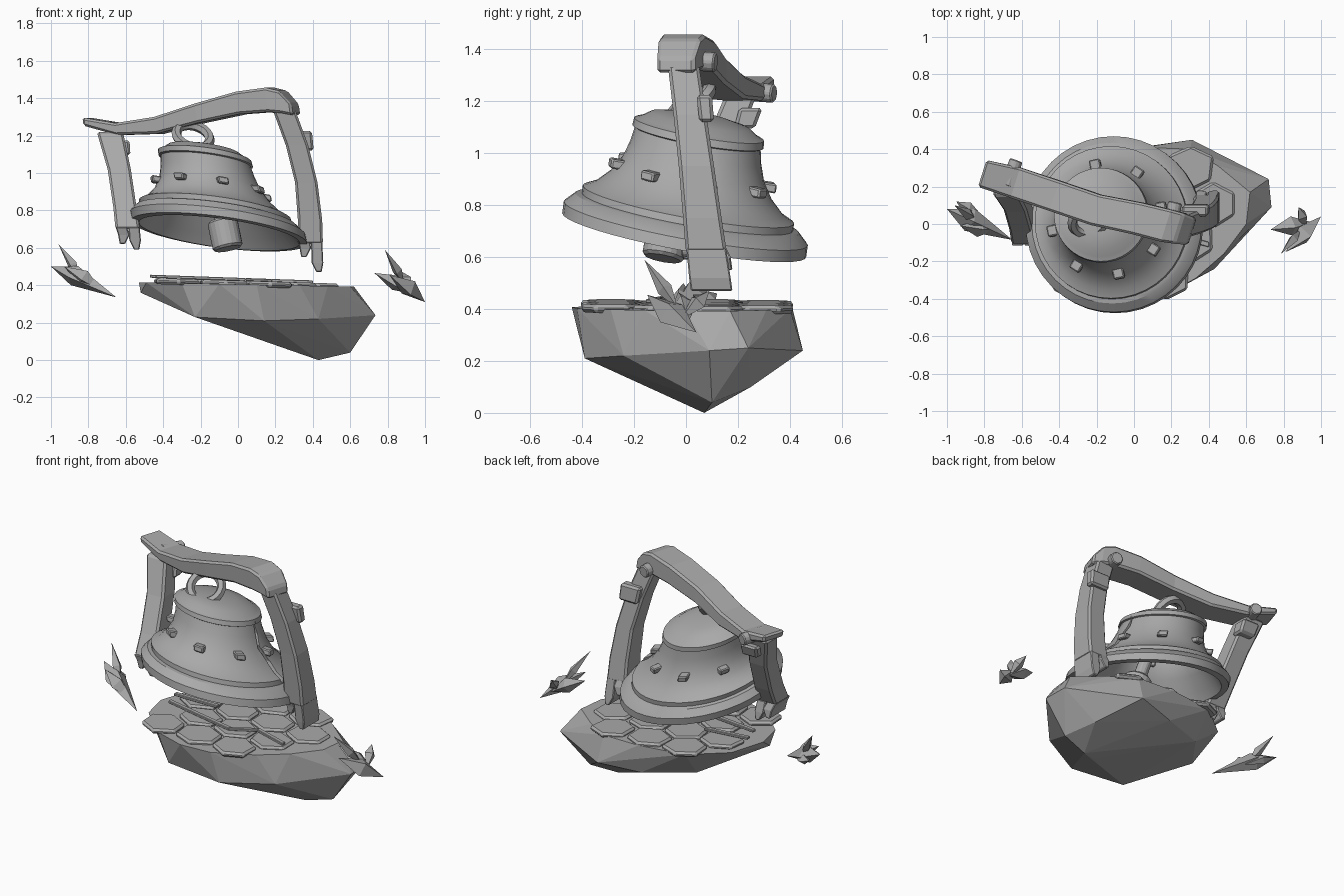
import bpy, bmesh, math, random
from mathutils import Vector, Matrix

random.seed(4)
if "Cube" in bpy.data.objects:
    bpy.data.objects.remove(bpy.data.objects["Cube"], do_unlink=True)

GREY = (0.4, 0.4, 0.4, 1)
stone = bpy.data.materials.new("plain grey")
stone.use_nodes = True
stone.diffuse_color = GREY
stone.node_tree.nodes["Principled BSDF"].inputs["Base Color"].default_value = GREY


def finish(name, bm, bevel=0, smooth=False):
    bmesh.ops.recalc_face_normals(bm, faces=bm.faces)
    mesh = bpy.data.meshes.new(name)
    bm.to_mesh(mesh)
    bm.free()
    mesh.materials.append(stone)
    ob = bpy.data.objects.new(name, mesh)
    bpy.context.collection.objects.link(ob)
    if bevel:
        m = ob.modifiers.new("bevel", "BEVEL")
        m.width, m.segments = bevel, 1
    if smooth:
        bpy.ops.object.select_all(action="DESELECT")
        ob.select_set(True)
        bpy.context.view_layer.objects.active = ob
        bpy.ops.object.shade_smooth_by_angle(angle=math.radians(30))
    return ob


def loft(name, sections, U, V, bevel=0.012):
    """Four-sided bar through sections of (centre, half size on U, half size on V)."""
    bm = bmesh.new()
    U, V = Vector(U), Vector(V)
    rings = []
    for c, a, b in sections:
        rings.append([bm.verts.new(Vector(c) + U * a * i + V * b * j)
                      for i, j in ((1, 1), (-1, 1), (-1, -1), (1, -1))])
    for p, q in zip(rings, rings[1:]):
        for i in range(4):
            k = (i + 1) % 4
            bm.faces.new((p[i], p[k], q[k], q[i]))
    bm.faces.new(rings[0])
    bm.faces.new(rings[-1])
    return finish(name, bm, bevel)


def hull(name, points):
    bm = bmesh.new()
    for p in points:
        bm.verts.new(p)
    res = bmesh.ops.convex_hull(bm, input=bm.verts)
    loose = {v for v in res["geom_interior"] + res["geom_unused"] if isinstance(v, bmesh.types.BMVert)}
    bmesh.ops.delete(bm, geom=list(loose), context="VERTS")
    return finish(name, bm)


def shard(name, a, b, width, swell=0.4):
    """Four-sided crystal splinter from a to b."""
    a, b = Vector(a), Vector(b)
    d = (b - a).normalized()
    u = d.cross(Vector((0.2, 1, 0.1))).normalized()
    v = d.cross(u)
    mid = a.lerp(b, swell)
    return hull(name, [a, b, mid + u * width, mid - u * width * 0.7,
                       mid + v * width, mid - v * width])


def cylinder(name, a, b, r, sides=8, bevel=0.006):
    a, b = Vector(a), Vector(b)
    bm = bmesh.new()
    bmesh.ops.create_cone(bm, cap_ends=True, segments=sides, radius1=r, radius2=r, depth=(b - a).length)
    rot = (b - a).to_track_quat("Z", "Y").to_matrix().to_4x4()
    bm.transform(Matrix.Translation((a + b) / 2) @ rot)
    return finish(name, bm, bevel)


# Leaning bell space: origin at the middle of the lip
LEAN = Matrix(((1, 0, -0.19, -0.11), (0, 1, 0.14, 0), (-0.13, -0.18, 1, 0.735), (0, 0, 0, 1)))

# Bell shell, a closed lathe with inside wall
profile = [(0, .415), (.11, .408), (.19, .392), (.225, .368), (.25, .358), (.253, .33), (.242, .325),
           (.252, .27), (.272, .205), (.312, .14), (.362, .09), (.407, .068), (.407, .04), (.43, .035),
           (.47, -.005), (.47, -.05), (.43, -.055), (.39, 0), (.31, .09), (.25, .18), (.22, .31), (0, .36)]
bm = bmesh.new()
vs = [bm.verts.new((r, 0, h)) for r, h in profile]
es = [bm.edges.new(p) for p in zip(vs, vs[1:])]
bmesh.ops.spin(bm, geom=vs + es, axis=(0, 0, 1), cent=(0, 0, 0), angle=math.tau, steps=40)
bmesh.ops.remove_doubles(bm, verts=bm.verts, dist=0.0005)
bm.transform(LEAN)
bell = finish("bell", bm, smooth=True)

# Jagged crack cut through the bell wall
bm = bmesh.new()
crack = [(0, .35), (.015, .27), (-.005, .21), (.025, .13), (.012, .04),
         (-.015, .06), (-.005, .14), (-.025, .2), (-.008, .27)]
base = bm.faces.new([bm.verts.new((.15, t, h)) for t, h in crack])
out = bmesh.ops.extrude_face_region(bm, geom=[base])["geom"]
bmesh.ops.translate(bm, vec=(.4, 0, 0), verts=[v for v in out if isinstance(v, bmesh.types.BMVert)])
bm.transform(LEAN @ Matrix.Rotation(math.radians(4), 4, "Z"))
cutter = finish("crack_cutter", bm)
cutter.hide_render = True
cutter.hide_set(True)
cutter.display_type = "WIRE"
cut = bell.modifiers.new("crack", "BOOLEAN")
cut.operation, cut.object, cut.solver = "DIFFERENCE", cutter, "EXACT"

# Studs round the bell
for i in range(8):
    bm = bmesh.new()
    bmesh.ops.create_cube(bm, size=1)
    bm.transform(LEAN @ Matrix.Rotation(math.radians(12 + 45 * i), 4, "Z")
                 @ Matrix.Translation((.285, 0, .18)) @ Matrix.Diagonal((.08, .058, .036, 1)))
    finish("stud", bm, 0.006)

# Clapper and its rod
cylinder("clapper", (-.053, -.09, .595), (-.085, -.06, .75), .084, 10, .012)
cylinder("clapper_rod", (-.08, -.06, .72), (-.16, .03, 1.08), .04)
cylinder("clapper_tip", (-.04, -.02, .625), (-.04, .02, .63), .03)

# Hanging ring
bm = bmesh.new()
N, M = 20, 6
ring = [[bm.verts.new(((.092 + .027 * math.cos(math.tau * j / M)) * math.cos(math.tau * i / N),
                       (.092 + .027 * math.cos(math.tau * j / M)) * math.sin(math.tau * i / N),
                       .027 * math.sin(math.tau * j / M))) for j in range(M)] for i in range(N)]
for i in range(N):
    p, q = ring[i], ring[(i + 1) % N]
    for j in range(M):
        k = (j + 1) % M
        bm.faces.new((p[j], q[j], q[k], p[k]))
bm.transform(Matrix.Translation((-.24, .02, 1.195))
             @ Vector((.22, -.6, .72)).to_track_quat("Z", "Y").to_matrix().to_4x4())
finish("hanging_ring", bm, smooth=True)

# Sagging cross beam
loft("cross_beam", [((-.81, .27, 1.275), .075, .022), ((-.63, .22, 1.235), .085, .032),
                    ((-.42, .15, 1.255), .085, .045), ((-.2, .075, 1.32), .085, .052),
                    ((.02, .03, 1.375), .088, .06), ((.18, -.01, 1.392), .09, .065),
                    ((.25, -.025, 1.38), .085, .06), ((.31, -.04, 1.338), .075, .03)],
     (.3, .95, 0), (-.15, 0, 1))

# Posts with split lower ends
loft("right_post", [((.245, -.01, 1.34), .06, .06), ((.315, .015, 1.15), .06, .063),
                    ((.365, .04, .95), .06, .068), ((.385, .063, .75), .065, .074),
                    ((.386, .078, .62), .068, .079)], (1, 0, 0), (0, 1, 0))
loft("left_post", [((-.685, .21, 1.22), .07, .06), ((-.635, .13, 1.02), .062, .065),
                   ((-.605, .03, .82), .062, .07), ((-.59, -.04, .7), .065, .073)], (1, 0, 0), (0, 1, 0))
for name, x, y, z, tips in (("right_post_end", .386, .077, .64, ((.36, .55), (.425, .47))),
                            ("left_post_end", -.59, -.04, .71, ((-.61, .62), (-.55, .59)))):
    for side, (tx, tz) in zip((-1, 1), tips):
        loft(name, [((x + side * .034, y, z), .03, .076), ((tx, y + .015, tz + .05), .031, .08),
                    ((tx + side * .008, y + .022, tz), .014, .08)], (1, 0, 0), (0, 1, 0), .005)

# Pegs through the beam ends and wedges on the posts
cylinder("right_peg", (.19, -.02, 1.36), (.22, .115, 1.35), .04)
cylinder("left_peg", (-.68, .2, 1.24), (-.63, .34, 1.23), .038)
loft("right_wedge", [((.325, .07, 1.225), .07, .03), ((.34, .08, 1.12), .065, .028)], (1, 0, 0), (0, 1, 0))
loft("left_wedge", [((-.64, .25, 1.175), .06, .045), ((-.63, .225, 1.095), .055, .04)], (1, 0, 0), (0, 1, 0))

# Floating rock
rim = [(-.53, -.02), (-.49, -.2), (-.3, -.38), (-.1, -.44), (.1, -.42), (.33, -.29), (.48, -.16),
       (.6, 0), (.62, .17), (.45, .31), (.3, .4), (.05, .41), (-.25, .37), (-.46, .2)]
under = [(.735, .09, .24), (.72, .24, .25), (.31, .45, .24), (.43, -.24, .22), (.14, -.39, .21),
         (-.23, -.37, .23), (-.52, -.1, .36), (-.25, .25, .25), (.05, .38, .22), (.43, .07, 0),
         (.6, .1, .04), (.3, .0, .045), (.5, .25, .1), (-.1, 0, .2)]
hull("floating_rock", [(x, y, .405 - .02 * x) for x, y in rim] + under)

# Paving stones on the rock
for row in range(-1, 3):
    for col in range(-2, 3):
        cx = col * .25 + (row % 2) * .125 + .05
        cy = row * .195 - .09
        if ((cx - .02) / .45) ** 2 + (cy / .44) ** 2 > 1.08:
            continue
        bm = bmesh.new()
        turn = random.uniform(-.1, .1)
        pts = [bm.verts.new((cx + .142 * random.uniform(.9, 1.02) * math.sin(a + turn),
                             cy + .126 * random.uniform(.9, 1.02) * math.cos(a + turn), 0))
               for a in (math.tau * k / 6 for k in range(6))]
        top = bmesh.ops.extrude_face_region(bm, geom=[bm.faces.new(pts)])["geom"]
        bmesh.ops.translate(bm, vec=(0, 0, .032), verts=[v for v in top if isinstance(v, bmesh.types.BMVert)])
        for v in bm.verts:
            v.co.z += .393 - .03 * v.co.x
        finish("paving_stone", bm, .012)

# Thin broken strips lying on the paving
for path in ([(-.44, -.06), (.04, -.14), (.18, -.05), (.4, -.11)], [(-.18, .06), (-.47, .04)]):
    for p, q in zip(path, path[1:]):
        loft("strip", [((x, y, .432 - .035 * x), .014, .008) for x, y in (p, q)], (0, 1, 0), (0, 0, 1), .003)

# Drifting crystal clusters on both sides
shard("left_shard", (-1, .08, .5), (-.65, -.085, .335), .065, .35)
shard("left_spike", (-.96, .1, .62), (-.84, .02, .43), .03, .6)
shard("left_splinter", (-.93, -.01, .5), (-.73, -.03, .37), .05, .5)
shard("left_chip", (-.95, .12, .46), (-.8, .03, .4), .035)
shard("right_shard", (.81, -.15, .455), (1, .04, .31), .058, .5)
shard("right_wing", (.73, -.03, .465), (.95, .01, .35), .052, .5)
shard("right_spike", (.785, -.16, .59), (.89, -.03, .4), .03, .6)
shard("right_chip", (.88, .09, .47), (.92, -.02, .36), .035)
